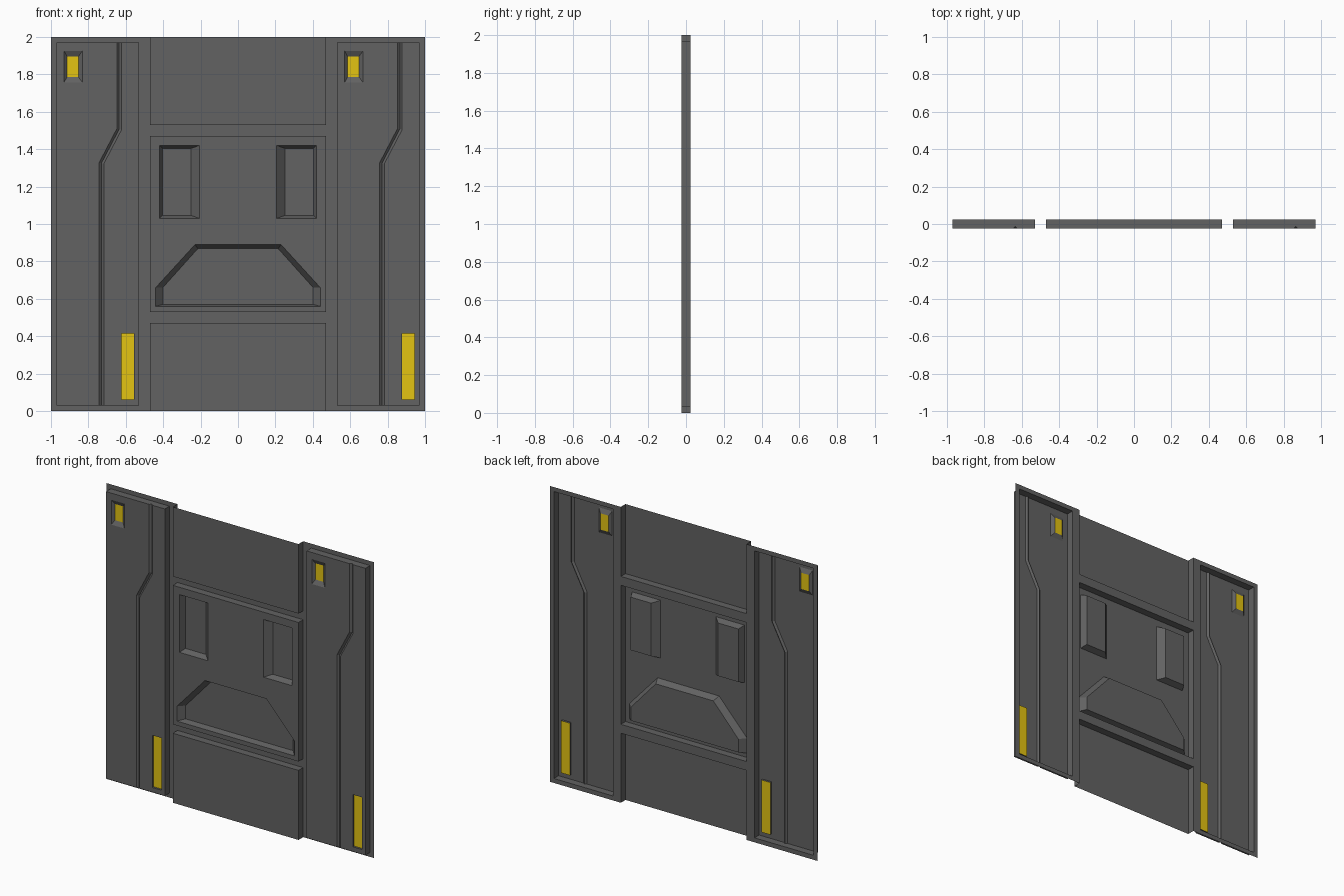
import bpy, bmesh

if "Cube" in bpy.data.objects:
    bpy.data.objects.remove(bpy.data.objects["Cube"])

FRONT, BACK = -0.025, 0.025


def rect(x0, x1, z0, z1):
    return [(x0, z0), (x1, z0), (x1, z1), (x0, z1)]


def fill(bm, outer, holes=(), y=FRONT):
    """Flat sheet at depth y with optional holes."""
    edges = []
    for ring in (outer, *holes):
        vs = [bm.verts.new((x, y, z)) for x, z in ring]
        edges += [bm.edges.new((vs[i - 1], vs[i])) for i in range(len(vs))]
    bmesh.ops.triangle_fill(bm, edges=edges, use_beauty=True, use_dissolve=False, normal=(0, -1, 0))


def loft(bm, a, ya, b, yb, closed=True):
    """Wall between two outlines at two depths."""
    va = [bm.verts.new((x, ya, z)) for x, z in a]
    vb = [bm.verts.new((x, yb, z)) for x, z in b]
    for i in range(0 if closed else 1, len(a)):
        bm.faces.new((va[i - 1], va[i], vb[i], vb[i - 1]))


def material(name, rgb):
    mat = bpy.data.materials.new(name)
    mat.diffuse_color = (*rgb, 1)
    mat.use_nodes = True
    mat.node_tree.nodes["Principled BSDF"].inputs["Base Color"].default_value = mat.diffuse_color
    return mat


yellow = material("yellow_light", (0.77, 0.55, 0.006))
grey = material("dark_grey", (0.122, 0.122, 0.122))


def finish(bm, name, mat=grey):
    bmesh.ops.remove_doubles(bm, verts=bm.verts, dist=1e-5)
    bmesh.ops.recalc_face_normals(bm, faces=bm.faces)
    bm.normal_update()
    if sum(f.normal.y * f.calc_area() for f in bm.faces) > 0:
        bmesh.ops.reverse_faces(bm, faces=bm.faces)
    me = bpy.data.meshes.new(name)
    bm.to_mesh(me)
    bm.free()
    me.materials.append(mat)
    ob = bpy.data.objects.new(name, me)
    bpy.context.collection.objects.link(ob)
    return ob


def mirror(ring):
    return [(-x, z) for x, z in reversed(ring)]


# Rear frame: rims around the side columns plus the two cross gaps
bm = bmesh.new()
rim, col = rect(-1, -0.47, 0, 2), rect(-0.97, -0.53, 0.03, 1.97)
fill(bm, rim, [col], BACK)
fill(bm, mirror(rim), [mirror(col)], BACK)
for z in (0.47, 1.47):
    fill(bm, rect(-0.47, 0.47, z, z + 0.06), y=BACK)
finish(bm, "rear_frame")

# Side columns: open-backed raised sheet with a bent V groove and two light recesses
H, DEEP, MITER = 0.0125, 0.012, 0.003
path = [(-0.635, 1.97), (-0.635, 1.507), (-0.73, 1.325), (-0.73, 0.03)]


def shifted(s):
    return [(x + s * H, z - s * MITER * (0 < i < 3)) for i, (x, z) in enumerate(path)]


left_edge, right_edge = shifted(-1), shifted(1)
lamp_out, lamp_in = rect(-0.93, -0.832, 1.757, 1.925), rect(-0.914, -0.853, 1.786, 1.896)
strip = rect(-0.623, -0.556, 0.062, 0.415)
LAMP_Y, STRIP_Y = FRONT + 0.015, FRONT + 0.014


def move(ring, dx):
    return [(x + dx, z) for x, z in ring]


for side, dx in (("left", 0), ("right", 1.5)):
    bm = bmesh.new()
    le, re, mid = (move(r, dx) for r in (left_edge, right_edge, path))
    x0, x1 = -0.97 + dx, -0.53 + dx
    fill(bm, [(x0, 0.03), (x0, 1.97)] + le, [move(lamp_out, dx)])
    fill(bm, [(x1, 0.03), (x1, 1.97)] + re, [move(strip, dx)])
    loft(bm, le, FRONT, mid, FRONT + DEEP, False)
    loft(bm, mid, FRONT + DEEP, re, FRONT, False)
    loft(bm, move(lamp_out, dx), FRONT, move(lamp_in, dx), LAMP_Y)
    loft(bm, move(strip, dx), FRONT, move(strip, dx), STRIP_Y)
    for x in (x0, x1):
        e = [(x, 0.03), (x, 1.97)]
        loft(bm, e, FRONT, e, BACK, False)
    for k in (0, -1):  # notched end walls
        z = mid[k][1]
        pts = [(x0, FRONT), (le[k][0], FRONT), (mid[k][0], FRONT + DEEP),
               (re[k][0], FRONT), (x1, FRONT), (x1, BACK), (x0, BACK)]
        bm.faces.new([bm.verts.new((x, y, z)) for x, y in pts])
    finish(bm, side + "_column")

    # Yellow light floors
    for name, ring, y in (("lamp", lamp_in, LAMP_Y), ("light_strip", strip, STRIP_Y)):
        bm = bmesh.new()
        fill(bm, move(ring, dx), y=y)
        finish(bm, side + "_" + name, yellow)

# Centre panel: two rectangular recesses and a trapezoid recess
bm = bmesh.new()
panel = rect(-0.47, 0.47, 0.53, 1.47)
win_out, win_in = rect(-0.42, -0.207, 1.03, 1.42), rect(-0.403, -0.25, 1.046, 1.404)
trap_out = [(-0.44, 0.56), (0.44, 0.56), (0.44, 0.66), (0.23, 0.89), (-0.23, 0.89), (-0.44, 0.66)]
trap_in = [(-0.402, 0.57), (0.402, 0.57), (0.402, 0.66), (0.215, 0.868), (-0.215, 0.868), (-0.402, 0.66)]
recesses = [(win_out, win_in), (mirror(win_out), mirror(win_in)), (trap_out, trap_in)]
fill(bm, panel, [r[0] for r in recesses])
loft(bm, panel, FRONT, panel, BACK)
for out, inn in recesses:
    loft(bm, out, FRONT, inn, FRONT + 0.04)
    fill(bm, inn, y=FRONT + 0.04)
finish(bm, "centre_panel")

# Plain upper and lower panels, open at the outer edge
for name, z_edge, z_in in (("upper_panel", 2, 1.53), ("lower_panel", 0, 0.47)):
    bm = bmesh.new()
    ring = [(-0.47, z_edge), (-0.47, z_in), (0.47, z_in), (0.47, z_edge)]
    fill(bm, ring)
    loft(bm, ring, FRONT, ring, BACK, False)
    finish(bm, name)
